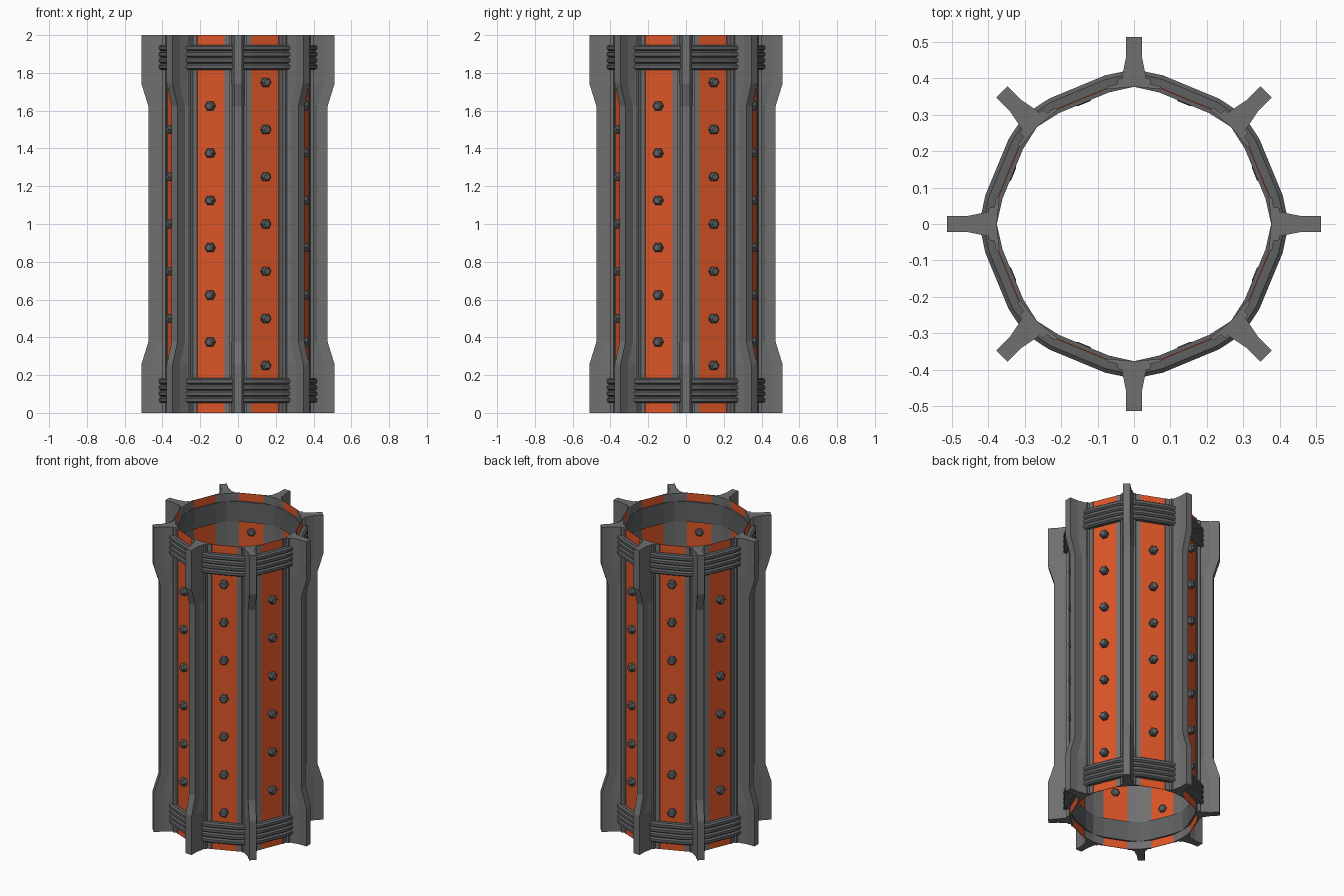
import bpy, bmesh, math
from mathutils import Matrix, Vector

cube = bpy.data.objects.get("Cube")
if cube:
    bpy.data.objects.remove(cube)


def material(name, rgb):
    m = bpy.data.materials.new(name)
    m.use_nodes = True
    m.diffuse_color = (*rgb, 1)
    m.node_tree.nodes["Principled BSDF"].inputs["Base Color"].default_value = (*rgb, 1)
    return m


grey = material("steel grey", (0.16, 0.16, 0.16))
dark = material("dark grey", (0.11, 0.115, 0.12))
orange = material("orange", (0.72, 0.09, 0.02))

STEP = math.pi / 4
EDGE = math.radians(10.9)  # panel edge, measured from the nearest fin
HEIGHT = 2.0


def polar(r, a):
    return Vector((r * math.cos(a), r * math.sin(a), 0))


def loft(name, sections, mat, closed=False):
    """Join matching cross-sections with quads; cap the ends unless closed."""
    bm = bmesh.new()
    loops = [[bm.verts.new(p) for p in s] for s in sections]
    pairs = list(zip(loops, loops[1:]))
    if closed:
        pairs.append((loops[-1], loops[0]))
    else:
        bm.faces.new(loops[0])
        bm.faces.new(loops[-1])
    for a, b in pairs:
        n = len(a)
        for i in range(n):
            j = (i + 1) % n
            bm.faces.new((a[i], a[j], b[j], b[i]))
    bmesh.ops.recalc_face_normals(bm, faces=bm.faces)
    mesh = bpy.data.meshes.new(name)
    bm.to_mesh(mesh)
    bm.free()
    mesh.materials.append(mat)
    ob = bpy.data.objects.new(name, mesh)
    bpy.context.collection.objects.link(ob)
    return ob


def repeat(ob, angles, zs=(0,)):
    """Place linked copies of a part around the axis and up the height."""
    for k, (a, z) in enumerate((a, z) for a in angles for z in zs):
        c = ob if k == 0 else ob.copy()
        if k:
            bpy.context.collection.objects.link(c)
        c.matrix_world = Matrix.Translation((0, 0, z)) @ Matrix.Rotation(a, 4, "Z")


def at_z(points, z):
    return [(x, y, z) for x, y in points]


def mirrored(half):
    return half + [(x, -y) for x, y in reversed(half) if y]


fins = [i * STEP for i in range(8)]
mids = [a + STEP / 2 for a in fins]


# Fins: wide root, narrow blade, flared at both ends
def fin_section(tip, z):
    return at_z(mirrored([(0.397, 0.034), (tip - 0.055, 0.022), (tip, 0.022)]), z)


FLARE, WAIST = 0.512, 0.475
fin = loft("fin", [fin_section(FLARE, 0), fin_section(FLARE, 0.255),
                   fin_section(WAIST, 0.375), fin_section(WAIST, HEIGHT - 0.375),
                   fin_section(FLARE, HEIGHT - 0.255), fin_section(FLARE, HEIGHT)], grey)
repeat(fin, fins)

# Grey wall strips with a raised spine behind each fin
edge = polar(0.381, EDGE)
strip_half = [(0.376, 0), (edge.x - 0.005, edge.y), (edge.x + 0.004, edge.y),
              (0.383, 0.046), (0.399, 0.044)]
strip = loft("wall_strip", [at_z(mirrored(strip_half), z) for z in (0, HEIGHT)], grey)
repeat(strip, fins)

# Flat orange wall panels between the strips
half_angle = STEP / 2 - EDGE
px, py = 0.381 * math.cos(half_angle), 0.381 * math.sin(half_angle)
panel = loft("wall_panel", [at_z(mirrored([(px - 0.003, py), (px, py)]), z)
                            for z in (0, HEIGHT)], orange)
repeat(panel, mids)


# Chamfered hexagonal bolts, passing through the panels
def hexagon(r, x):
    return [(x, r * math.cos(i * math.pi / 3), r * math.sin(i * math.pi / 3))
            for i in range(6)]


def bolt(name):
    return loft(name, [hexagon(0.018, 0.357), hexagon(0.027, 0.363),
                       hexagon(0.027, 0.395), hexagon(0.018, 0.405)], dark)


repeat(bolt("bolt_six_row"), mids[1::2], [0.375 + 0.25 * i for i in range(6)])
repeat(bolt("bolt_seven_row"), mids[0::2], [0.25 + 0.25 * i for i in range(7)])

# Ribbed bands around the top and bottom
RIBS, BAND, DIP = 4, 0.132, 0.011
pitch = BAND / RIBS
profile = [(-0.048, 0), (-0.048, BAND)]
for i in reversed(range(RIBS)):
    z = i * pitch
    profile += [(-DIP, z + pitch), (0, z + 0.75 * pitch), (0, z + 0.25 * pitch)]
profile.append((-DIP, 0))
corners = []
for a in fins:
    corners += [(a - EDGE, 0.415), (a, 0.424), (a + EDGE, 0.415)]
sections = []
for a, r in corners:
    sections.append([polar(r + d, a) + Vector((0, 0, z)) for d, z in profile])
for name, z in (("lower_band", 0.052), ("upper_band", HEIGHT - 0.052 - BAND)):
    repeat(loft(name, sections, dark, closed=True), [0], [z])
